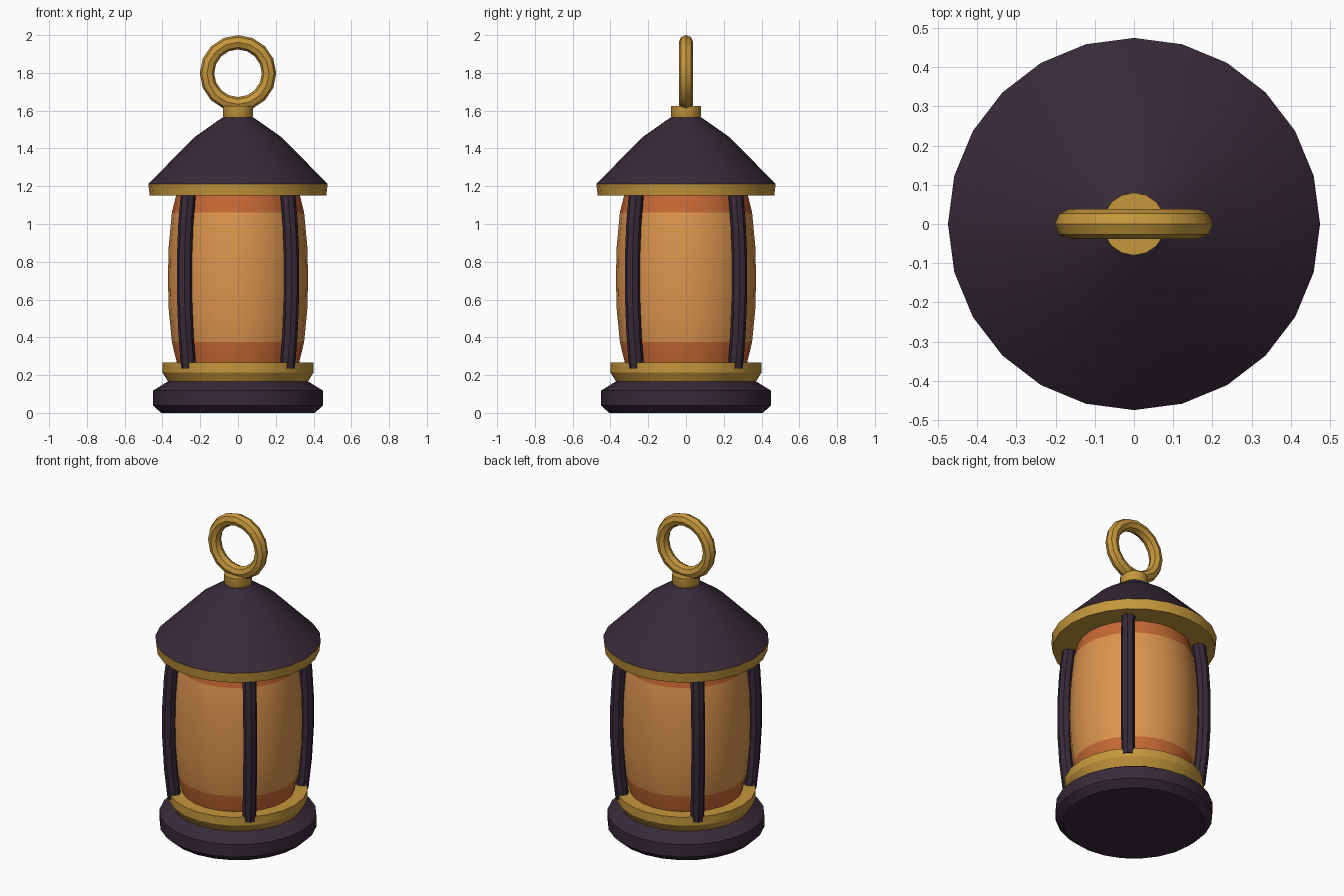
import bpy, math
from math import sin, cos, pi

if "Cube" in bpy.data.objects:
    bpy.data.objects.remove(bpy.data.objects["Cube"])


def material(name, rgb):
    m = bpy.data.materials.new(name)
    m.diffuse_color = (*rgb, 1)
    m.use_nodes = True
    m.node_tree.nodes["Principled BSDF"].inputs["Base Color"].default_value = m.diffuse_color
    return m


DARK = material("dark metal", (0.040, 0.023, 0.040))
GOLD = material("brass", (0.56, 0.31, 0.045))
GLASS = material("amber glass", (0.72, 0.30, 0.075))
BAND = material("orange band", (0.57, 0.14, 0.034))


def finish(name, verts, faces, mats):
    me = bpy.data.meshes.new(name)
    me.from_pydata(verts, [], faces)
    for m in mats:
        me.materials.append(m)
    ob = bpy.data.objects.new(name, me)
    bpy.context.collection.objects.link(ob)
    bpy.ops.object.select_all(action='DESELECT')
    ob.select_set(True)
    bpy.context.view_layer.objects.active = ob
    bpy.ops.object.shade_smooth_by_angle(angle=math.radians(30))
    return ob


def stack(name, rows, mats, sides=24):
    """Closed solid from horizontal rings, each (radius, z[, centre x, centre y])."""
    verts, faces = [], []
    for row in rows:
        r, z, cx, cy = (*row, 0, 0)[:4]
        verts += [(cx + r * cos(2 * pi * j / sides), cy + r * sin(2 * pi * j / sides), z)
                  for j in range(sides)]
    for i in range(len(rows) - 1):
        a, b = i * sides, (i + 1) * sides
        for j in range(sides):
            k = (j + 1) % sides
            faces.append((a + j, a + k, b + k, b + j))
    faces.append(tuple(reversed(range(sides))))
    faces.append(tuple(range(len(verts) - sides, len(verts))))
    return finish(name, verts, faces, mats)


# Base and brass collar
stack("base", [(0.407, 0), (0.45, 0.04), (0.45, 0.118), (0.37, 0.167)], [DARK])
stack("collar", [(0.367, 0.16), (0.40, 0.215), (0.40, 0.267)], [GOLD])

# Bulging glass with an orange band at each end
glass = stack("glass", [(0.32, 0.25), (0.35, 0.375), (0.367, 0.55), (0.371, 0.715),
                        (0.367, 0.88), (0.35, 1.06), (0.32, 1.18)], [GLASS, BAND])
for p in glass.data.polygons:
    if not 0.375 < p.center.z < 1.06:
        p.material_index = 1

# Four bowed posts on the diagonals
for i in range(4):
    a = pi / 4 + i * pi / 2
    path = [(0.37, 0.235), (0.39, 0.42), (0.401, 0.62), (0.401, 0.82),
            (0.391, 1.0), (0.37, 1.18)]
    stack(f"post_{i + 1}", [(0.04, z, r * cos(a), r * sin(a)) for r, z in path], [DARK], 8)

# Roof with brass eave and cap
stack("eave", [(0.467, 1.15), (0.475, 1.212)], [GOLD])
stack("roof", [(0.475, 1.212), (0.23, 1.46), (0.08, 1.565)], [DARK])
stack("cap", [(0.07, 1.55), (0.08, 1.575), (0.08, 1.625)], [GOLD], 16)

# Hanging ring, upright and facing front
bpy.ops.mesh.primitive_torus_add(major_segments=16, minor_segments=8, major_radius=0.164,
                                 minor_radius=0.038, location=(0, 0, 1.798),
                                 rotation=(pi / 2, 0, 0))
ring = bpy.context.object
ring.name = "hanging_ring"
ring.data.materials.append(GOLD)
bpy.ops.object.shade_smooth_by_angle(angle=math.radians(30))
